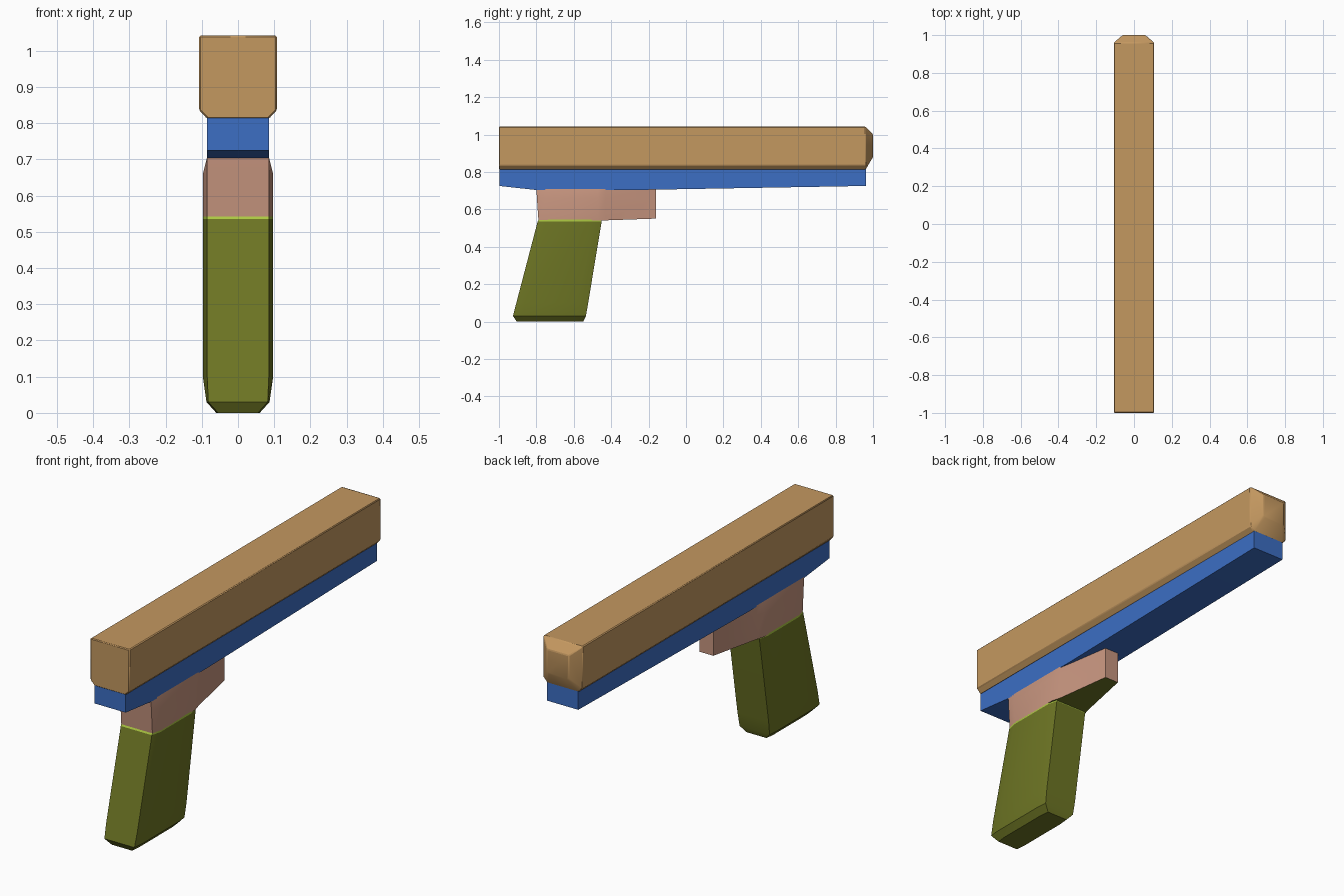
import bpy, bmesh, math

cube = bpy.data.objects.get("Cube")
if cube:
    bpy.data.objects.remove(cube, do_unlink=True)


def material(name, rgb):
    """Flat colour from 0-255 sRGB values, stored as linear."""
    lin = [((c / 255 + 0.055) / 1.055) ** 2.4 for c in rgb]
    m = bpy.data.materials.new(name)
    m.use_nodes = True
    m.diffuse_color = (*lin, 1)
    m.node_tree.nodes["Principled BSDF"].inputs["Base Color"].default_value = (*lin, 1)
    return m


TAN = material("tan", (196, 152, 96))
BLUE = material("blue", (60, 110, 196))
PINK = material("dusty pink", (199, 149, 127))
GREEN = material("olive green", (110, 118, 36))
LIME = material("lime", (172, 200, 66))


def loft(name, rings, mats, rule=None, bevel=0.0):
    """Skin a list of equal-length rings, cap both ends and shade by angle."""
    bm = bmesh.new()
    loops = [[bm.verts.new(p) for p in ring] for ring in rings]
    n = len(rings[0])
    for a, b in zip(loops, loops[1:]):
        for i in range(n):
            j = (i + 1) % n
            bm.faces.new((a[i], a[j], b[j], b[i]))
    bm.faces.new(loops[0])
    bm.faces.new(loops[-1])
    bmesh.ops.recalc_face_normals(bm, faces=bm.faces)
    bm.normal_update()
    if rule:
        for f in bm.faces:
            f.material_index = rule(f)
    me = bpy.data.meshes.new(name)
    bm.to_mesh(me)
    bm.free()
    ob = bpy.data.objects.new(name, me)
    bpy.context.collection.objects.link(ob)
    for m in mats:
        me.materials.append(m)
    if bevel:
        mod = ob.modifiers.new("soft edges", "BEVEL")
        mod.width = bevel
        mod.segments = 1
        mod.limit_method = "ANGLE"
        mod.angle_limit = math.radians(40)
    bpy.ops.object.select_all(action="DESELECT")
    ob.select_set(True)
    bpy.context.view_layer.objects.active = ob
    bpy.ops.object.shade_smooth_by_angle(angle=math.radians(30))
    return ob


def mirrored(half):
    """Close a half outline of (x, other) pairs across x = 0."""
    return half + [(-x, v) for x, v in reversed(half)]


# Upper slide: long bar, chamfered below, tapering at the rear cap
bar = mirrored([(0.107, 1.042), (0.107, 0.835), (0.085, 0.812)])
cap = mirrored([(0.06, 1.0), (0.06, 0.895), (0.05, 0.88)])
loft("slide", [[(x, -1.0, z) for x, z in bar],
               [(x, 0.96, z) for x, z in bar],
               [(x, 1.0, z) for x, z in cap]], [TAN], bevel=0.004)

# Lower frame: side profile extruded across x
side = [(-0.998, 0.82), (-0.998, 0.725), (-0.79, 0.702), (-0.35, 0.702),
        (0.962, 0.725), (0.962, 0.82)]
loft("frame", [[(x, y, z) for y, z in side] for x in (-0.085, 0.085)], [BLUE])


# Grip: raked column whose sides bulge slightly between front and back
def grip_ring(z, y0, y1, end, mid):
    half = [(end, y0), (mid, y0 + 0.05), (mid, y1 - 0.05), (end, y1)]
    return [(x, y, z) for x, y in mirrored(half)]


loft("grip", [grip_ring(0.0, -0.905, -0.55, 0.055, 0.06),
              grip_ring(0.03, -0.925, -0.535, 0.082, 0.087),
              grip_ring(0.10, -0.907, -0.523, 0.085, 0.097),
              grip_ring(0.535, -0.793, -0.451, 0.085, 0.097)], [GREEN])

# Thin collar on top of the grip
loft("grip_collar", [grip_ring(0.535, -0.793, -0.451, 0.085, 0.097),
                     grip_ring(0.545, -0.788, -0.455, 0.085, 0.097)], [LIME])


# Trigger block: bulged over the grip, tapering to a narrow rear end
def block_ring(z, y0, mid, tilt):
    half = [(0.085, y0), (mid, y0 + 0.05), (mid, -0.47), (0.085, -0.43), (0.037, -0.16)]
    return [(x, y, z + tilt * max(0.0, y + 0.43)) for x, y in mirrored(half)]


loft("trigger_block", [block_ring(0.541, -0.789, 0.097, 0.035),
                       block_ring(0.66, -0.797, 0.097, 0.0),
                       block_ring(0.708, -0.80, 0.085, 0.0)],
     [PINK, GREEN], rule=lambda f: 1 if f.normal.z < -0.9 else 0)
